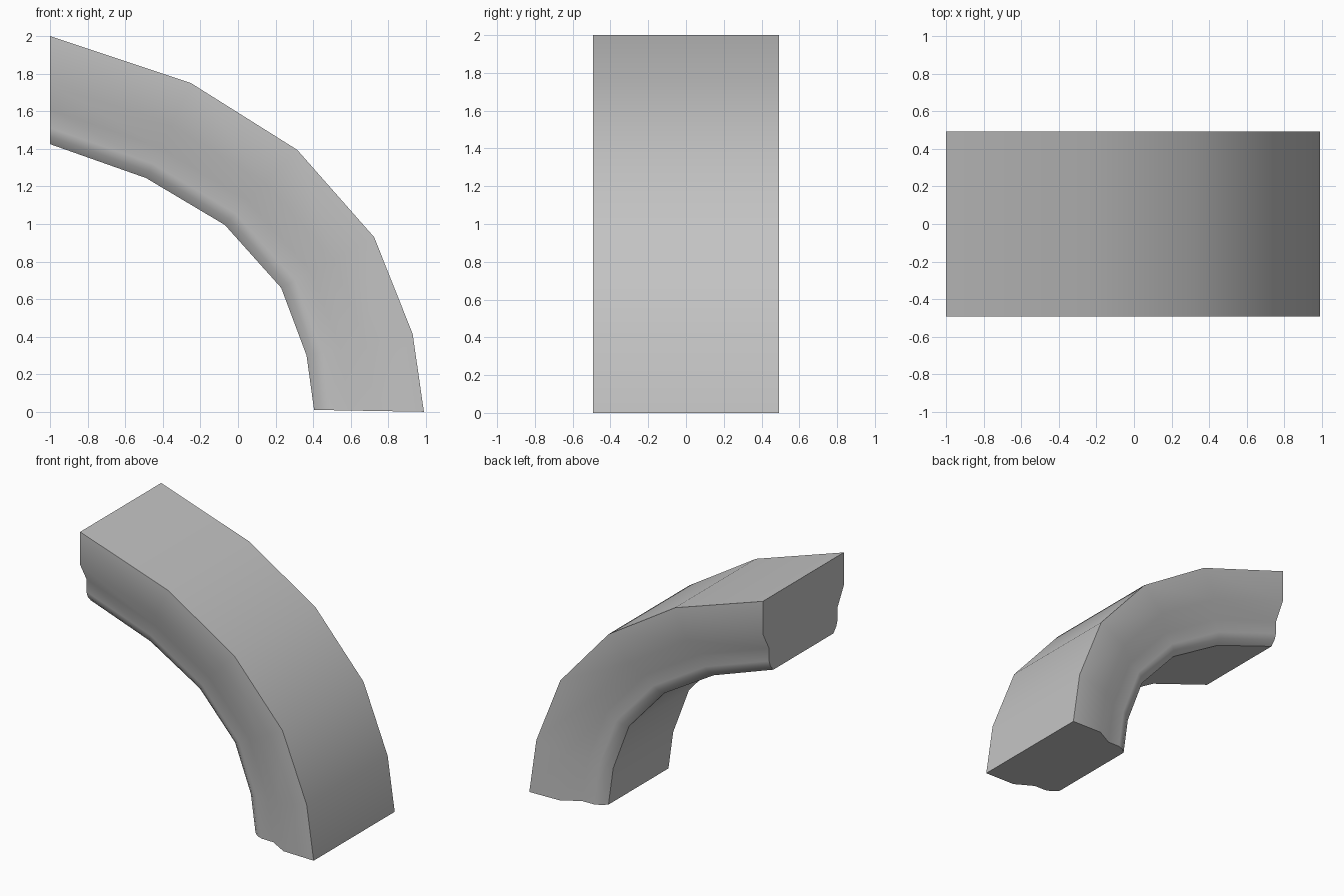
import bpy
import bmesh
from math import radians
from mathutils import Vector

cube = bpy.data.objects.get("Cube")
if cube:
    bpy.data.objects.remove(cube, do_unlink=True)

# Plain stone colour
stone = bpy.data.materials.new("grey stone")
stone.use_nodes = True
colour = (0.55, 0.55, 0.55, 1)
stone.diffuse_color = colour
stone.node_tree.nodes["Principled BSDF"].inputs["Base Color"].default_value = colour

# Outer and inner edge of the rib at each joint (x, z)
outer = [(-1, 2), (-0.25, 1.75), (0.315, 1.395), (0.725, 0.93), (0.93, 0.415), (0.99, 0)]
inner = [(-1, 1.425), (-0.49, 1.245), (-0.07, 0.995), (0.23, 0.66), (0.365, 0.30), (0.405, 0.01)]

# Half moulding: (fraction from outer to inner edge, half depth)
moulding = [(0, 0.493), (0.44, 0.493), (0.68, 0.417), (0.85, 0.417), (0.93, 0.40), (1, 0.365)]
section = [(t, -d) for t, d in moulding] + [(t, d) for t, d in reversed(moulding)]

# Sweep the section along the arch
bm = bmesh.new()
rings = []
for o, i in zip(outer, inner):
    ring = []
    for t, y in section:
        p = Vector(o).lerp(Vector(i), t)
        ring.append(bm.verts.new((p.x, y, p.y)))
    rings.append(ring)

count = len(section)
for a, b in zip(rings, rings[1:]):
    for k in range(count):
        n = (k + 1) % count
        bm.faces.new((a[k], a[n], b[n], b[k]))

# End caps
bm.faces.new(rings[0])
bm.faces.new(rings[-1])
bmesh.ops.recalc_face_normals(bm, faces=bm.faces)

mesh = bpy.data.meshes.new("arch_rib")
bm.to_mesh(mesh)
bm.free()
mesh.materials.append(stone)
rib = bpy.data.objects.new("arch_rib", mesh)
bpy.context.collection.objects.link(rib)

# Smooth sides with crisp corners
bpy.ops.object.select_all(action="DESELECT")
rib.select_set(True)
bpy.context.view_layer.objects.active = rib
bpy.ops.object.shade_smooth_by_angle(angle=radians(42))
